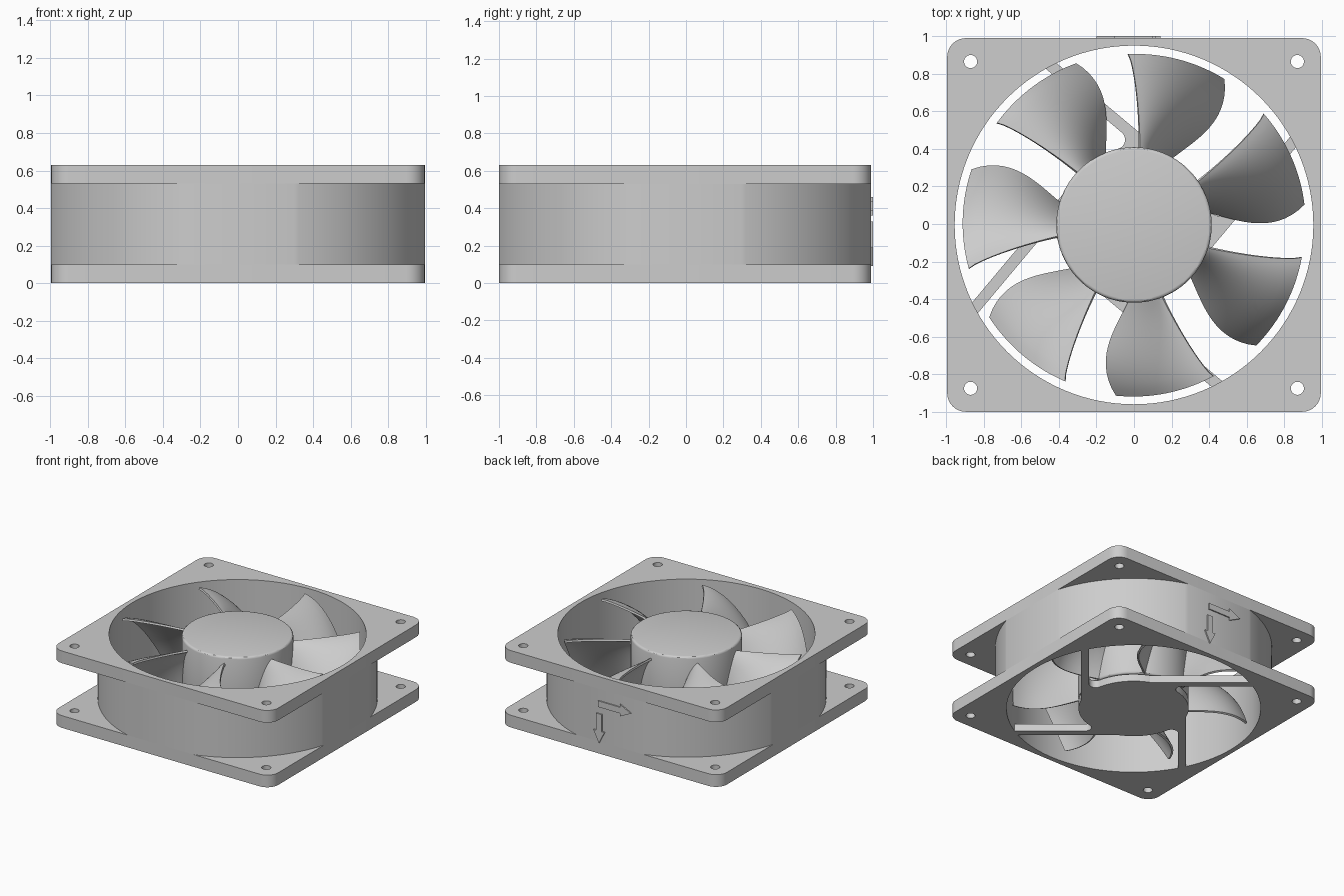
import bpy, bmesh
from math import sin, cos, pi, radians, hypot, atan2
from mathutils import Vector

cube = bpy.data.objects.get("Cube")
if cube:
    bpy.data.objects.remove(cube)

HALF = 0.995      # half width of the square frame
HEIGHT = 0.63
FLANGE = 0.10
BORE = 0.955      # radius of the air opening
HUB = 0.414
BLADES = 7
CENTRE_Y = -0.005

grey = bpy.data.materials.new("light_grey_plastic")
grey.use_nodes = True
grey.diffuse_color = (0.61, 0.61, 0.61, 1)
grey.node_tree.nodes["Principled BSDF"].inputs["Base Color"].default_value = (0.61, 0.61, 0.61, 1)


def activate(obj):
    bpy.ops.object.select_all(action='DESELECT')
    obj.select_set(True)
    bpy.context.view_layer.objects.active = obj


def finish(obj):
    """Bake modifiers, then give the part its colour and shading."""
    activate(obj)
    bpy.ops.object.convert(target='MESH')
    obj = bpy.context.object
    obj.data.materials.clear()
    obj.data.materials.append(grey)
    bpy.ops.object.shade_smooth_by_angle(angle=radians(30))
    return obj


def mesh_object(name, bm):
    mesh = bpy.data.meshes.new(name)
    bm.to_mesh(mesh)
    bm.free()
    obj = bpy.data.objects.new(name, mesh)
    bpy.context.collection.objects.link(obj)
    obj.location.y = CENTRE_Y
    return obj


def arc(cx, cy, r, a0, a1, n):
    return [(cx + r * cos(a0 + (a1 - a0) * i / n), cy + r * sin(a0 + (a1 - a0) * i / n))
            for i in range(n + 1)]


def circle(r, n, cx=0, cy=0):
    return arc(cx, cy, r, 0, 2 * pi, n)[:-1]


def plate(name, loops, z0, z1):
    """Extruded flat outline; loops after the first cut holes."""
    curve = bpy.data.curves.new(name, 'CURVE')
    curve.dimensions = '2D'
    curve.fill_mode = 'BOTH'
    curve.extrude = (z1 - z0) / 2
    for loop in loops:
        spline = curve.splines.new('POLY')
        spline.points.add(len(loop) - 1)
        for point, (x, y) in zip(spline.points, loop):
            point.co = (x, y, 0, 1)
        spline.use_cyclic_u = True
    obj = bpy.data.objects.new(name, curve)
    bpy.context.collection.objects.link(obj)
    obj.location = (0, CENTRE_Y, (z0 + z1) / 2)
    activate(obj)
    bpy.ops.object.convert(target='MESH')
    obj = bpy.context.object
    bm = bmesh.new()
    bm.from_mesh(obj.data)
    bmesh.ops.remove_doubles(bm, verts=bm.verts, dist=1e-5)
    bmesh.ops.recalc_face_normals(bm, faces=bm.faces)
    bm.to_mesh(obj.data)
    bm.free()
    return finish(obj)


# Frame: two rounded square flanges with screw holes
corner = 0.1
outline = []
for k, (sx, sy) in enumerate([(1, 1), (-1, 1), (-1, -1), (1, -1)]):
    c = HALF - corner
    outline += arc(sx * c, sy * c, corner, k * pi / 2, (k + 1) * pi / 2, 8)
bore = circle(BORE, 128)
screws = [circle(0.035, 24, sx * 0.87, sy * 0.87) for sx in (-1, 1) for sy in (-1, 1)]
plate("lower_flange", [outline, bore] + screws, 0, FLANGE)
plate("upper_flange", [outline, bore] + screws, HEIGHT - FLANGE, HEIGHT)

# Round duct, flattened where it meets the four sides
duct_radius = hypot(HALF, 0.30)
flat = atan2(0.30, HALF)
duct = []
for k in range(4):
    duct += arc(0, 0, duct_radius, k * pi / 2 + flat, (k + 1) * pi / 2 - flat, 40)
plate("duct_wall", [duct, bore], FLANGE, HEIGHT - FLANGE)

# Motor base with four tangential struts, each filleted into the base
plate("motor_base", [circle(HUB, 96)], 0, 0.06)
inner, outer, fillet = 0.335, 0.395, 0.05
fy = ((HUB + fillet) ** 2 - (inner - fillet) ** 2) ** 0.5
turn = atan2(fy, inner - fillet)
strut = [(outer, 0), (outer, 0.885), (inner, 0.91)]
strut += arc(inner - fillet, fy, fillet, 0, turn - pi, 8)
strut += [(0.2, 0.2), (0.2, 0)]
for k in range(4):
    obj = plate(f"strut_{k + 1}", [strut], 0, 0.06)
    obj.rotation_euler.z = radians(-40 + 90 * k)

# Rotor hub with a softened rim
bm = bmesh.new()
bmesh.ops.create_cone(bm, cap_ends=True, segments=96, radius1=HUB, radius2=HUB, depth=0.56)
hub = mesh_object("rotor_hub", bm)
hub.location.z = HEIGHT - 0.28
bevel = hub.modifiers.new("rim", 'BEVEL')
bevel.width = 0.018
bevel.segments = 3
bevel.limit_method = 'ANGLE'
finish(hub)


# Blades: arched grid from the high edge (u = 0) to the low edge (u = 1)
def blade_point(u, v):
    r = HUB - 0.01 + v * (0.91 - HUB + 0.01)
    high = 92 - 6 * (1 - v) ** 0.7 * (1 - 0.1 * v)
    low = 58.6 + 3 * (1 - v) - 29 * v * (1 - v)
    a = radians(high + (low - high) * u)
    top = 0.57 + 0.03 * v
    bottom = 0.075 - 0.01 * v
    z = top + (bottom - top) * (0.2 * u + 0.8 * u * u)
    return Vector((r * cos(a), r * sin(a), z))


NU, NV = 18, 14
bm = bmesh.new()
grid = [[bm.verts.new(blade_point(i / NU, j / NV)) for j in range(NV + 1)] for i in range(NU + 1)]
for i in range(NU):
    for j in range(NV):
        bm.faces.new((grid[i][j], grid[i + 1][j], grid[i + 1][j + 1], grid[i][j + 1]))
bmesh.ops.recalc_face_normals(bm, faces=bm.faces)
blade = mesh_object("blade_1", bm)
solid = blade.modifiers.new("thickness", 'SOLIDIFY')
solid.thickness = 0.016
solid.offset = 0
blade = finish(blade)
for k in range(1, BLADES):
    copy = blade.copy()
    copy.name = f"blade_{k + 1}"
    copy.rotation_euler.z = 2 * pi * k / BLADES
    bpy.context.collection.objects.link(copy)


# Raised direction arrows on the back wall
def arrow(name, length, x, z, angle):
    neck = length - 0.1
    half = [(0, 0.025), (neck, 0.025), (neck, 0.05), (length, 0)]
    loop = half + [(px, -py) for px, py in reversed(half[:-1])]
    turned = [(px * cos(angle) - py * sin(angle), px * sin(angle) + py * cos(angle))
              for px, py in loop]
    obj = plate(name, [turned], 0, 0.0099)
    obj.rotation_euler.x = pi / 2
    obj.location = (x, 0.995, z)


arrow("spin_arrow", 0.30, 0.10, 0.41, pi)
arrow("airflow_arrow", 0.24, 0.09, 0.33, -pi / 2)
